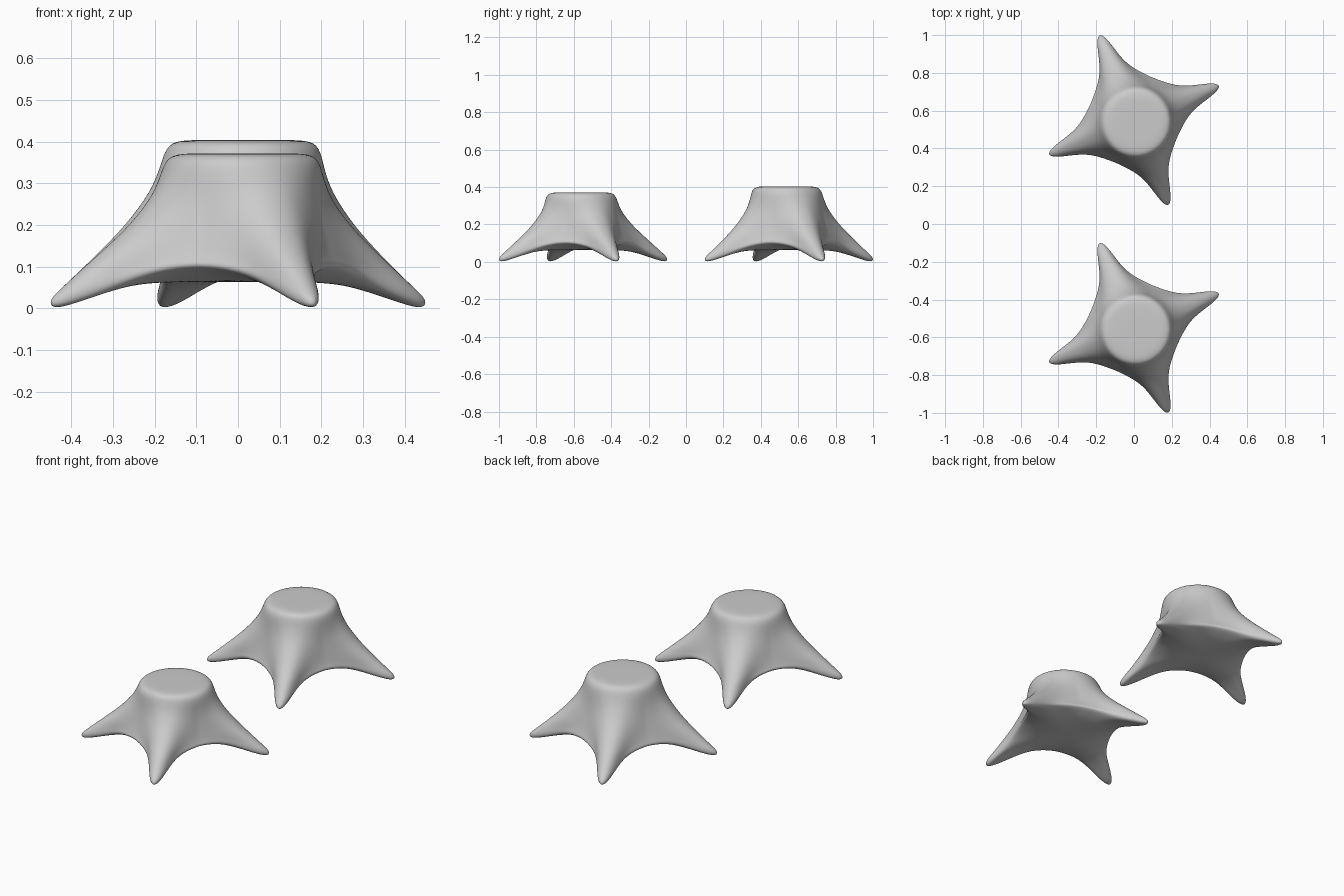
import bpy, bmesh, math

if "Cube" in bpy.data.objects:
    bpy.data.objects.remove(bpy.data.objects["Cube"])

# Matching (radius, height) profiles through a leg and through the gap between legs,
# with the angular half-width (degrees) of the leg at each ring and
# how square (0 = round) the body is there
LEG = [(.10, .404), (.15, .403), (.176, .394), (.189, .37), (.2, .335), (.225, .28), (.287, .20),
       (.378, .115), (.453, .05), (.484, .024), (.486, .004), (.458, 0), (.37, .033),
       (.27, .06), (.15, .064)]
GAP = [(.10, .404), (.15, .403), (.176, .394), (.189, .37), (.194, .335), (.2, .28), (.212, .22),
       (.228, .16), (.24, .124), (.246, .112), (.246, .102), (.235, .094), (.205, .084),
       (.17, .074), (.10, .065)]
WIDTH = [30, 30, 30, 30, 28, 24, 18, 10.5, 7, 6.3, 6.3, 6.3, 8, 12, 20]
SQUARE = [0, 0, 0, 0, .05, .15, .45, .85, 1, 1, 1, 1, .8, .5, .2]
STEPS = 24


def leg_weight(offset, width):
    f = lambda d: 1 / (1 + (abs(d) / width) ** 2.4)
    return (f(offset) - f(45)) / (1 - f(45))


def build_stand(name, y, height):
    bm = bmesh.new()
    # angles crowd together near each leg so the feet stay round
    angles = []
    for leg in range(4):
        for i in range(STEPS):
            t = 2 * i / STEPS - 1
            angles.append((22 + 90 * leg, 45 * math.copysign(abs(t) ** 1.6, t)))

    def lift(z):
        return z if z < .1 else .1 + (z - .1) * (height - .1) / .304

    rings = []
    for (rl, zl), (rg, zg), width, square in zip(LEG, GAP, WIDTH, SQUARE):
        ring = []
        for base, off in angles:
            w = leg_weight(off, width)
            # straight-sided body between the legs
            side = 1 / math.cos(math.radians(45 - abs(off))) - 1
            body = min(rg * (1 + square * side), max(rl, rg))
            wz = w + (1 - w) * square * side / .414 * .45
            r, z = body + (rl - body) * w, lift(zg + (zl - zg) * wz)
            a = math.radians(base + off)
            shift = max(0, (z - .1) / .3)
            ring.append(bm.verts.new((r * math.cos(a) + .012 * shift,
                                      r * math.sin(a) - .013 * shift, z)))
        rings.append(ring)
    n = len(angles)
    for upper, lower in zip(rings, rings[1:]):
        for i in range(n):
            j = (i + 1) % n
            bm.faces.new((upper[i], lower[i], lower[j], upper[j]))
    # seat and slightly bellied underside
    for ring, z in ((rings[0], lift(.404)), (rings[-1], .063)):
        centre = bm.verts.new((0, 0, z))
        for i in range(n):
            bm.faces.new((ring[i], ring[(i + 1) % n], centre))
    bmesh.ops.recalc_face_normals(bm, faces=bm.faces)
    for f in bm.faces:
        f.smooth = True
    mesh = bpy.data.meshes.new(name)
    bm.to_mesh(mesh)
    bm.free()
    obj = bpy.data.objects.new(name, mesh)
    obj.location = (0, y, 0)
    bpy.context.collection.objects.link(obj)
    sub = obj.modifiers.new("smooth", 'SUBSURF')
    sub.levels = sub.render_levels = 2


build_stand("front_stump", -.55, .372)
build_stand("back_stump", .55, .404)
